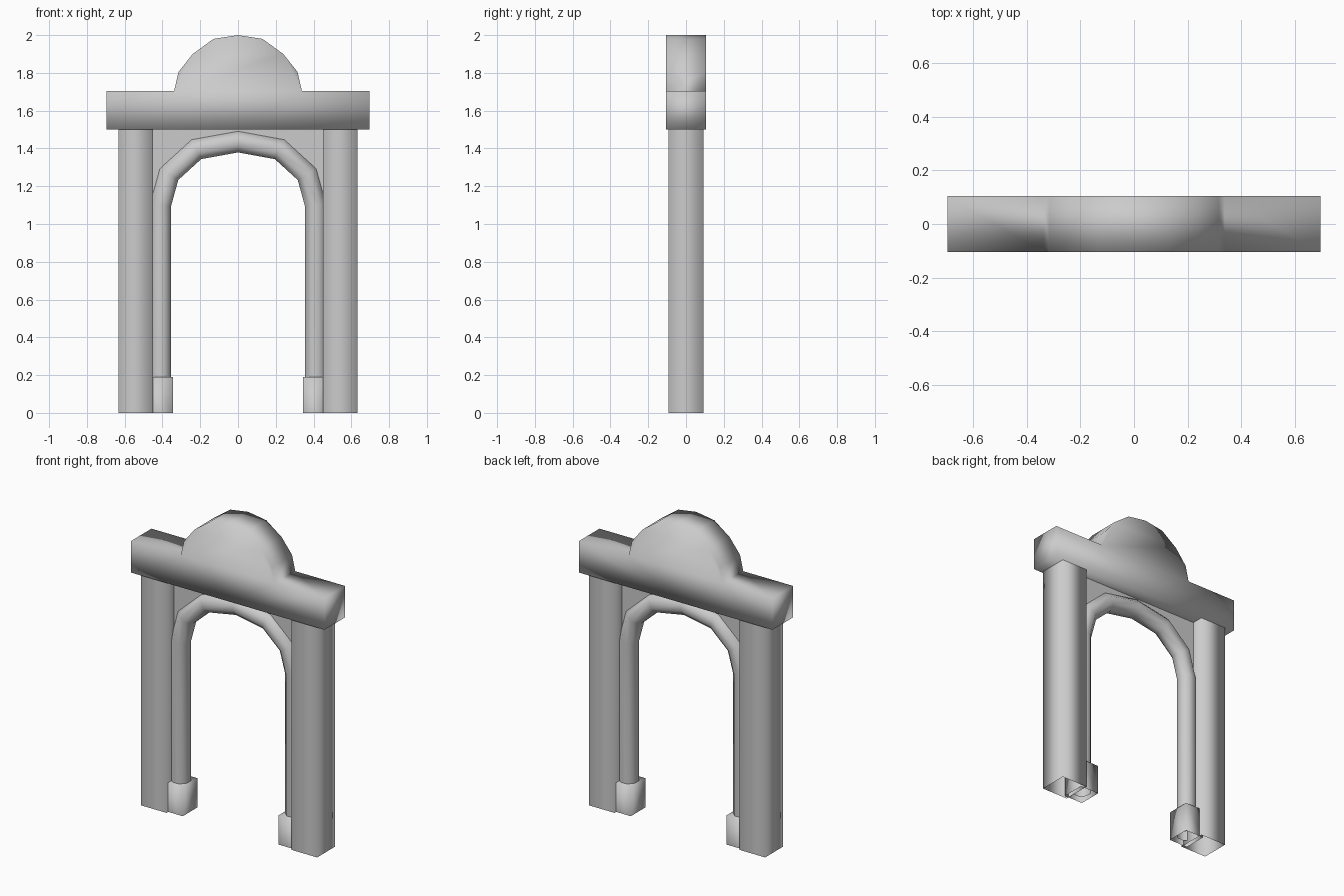
import bpy, bmesh, math
from mathutils import Vector

cube = bpy.data.objects.get("Cube")
if cube:
    bpy.data.objects.remove(cube, do_unlink=True)

stone = bpy.data.materials.new("grey_stone")
stone.use_nodes = True
GREY = (0.6, 0.6, 0.6, 1)
stone.diffuse_color = GREY
stone.node_tree.nodes["Principled BSDF"].inputs["Base Color"].default_value = GREY


def finish(bm, name, smooth=True):
    bmesh.ops.recalc_face_normals(bm, faces=bm.faces[:])
    mesh = bpy.data.meshes.new(name)
    bm.to_mesh(mesh)
    bm.free()
    mesh.materials.append(stone)
    for p in mesh.polygons:
        p.use_smooth = smooth
    obj = bpy.data.objects.new(name, mesh)
    bpy.context.collection.objects.link(obj)
    return obj


def slab(name, outlines, half_depth, smooth=True):
    """Extrude joined x-z outlines through the depth."""
    bm = bmesh.new()
    for outline in outlines:
        bm.faces.new([bm.verts.new((x, -half_depth, z)) for x, z in outline])
    bmesh.ops.remove_doubles(bm, verts=bm.verts[:], dist=0.0005)
    ext = bmesh.ops.extrude_face_region(bm, geom=bm.faces[:], use_keep_orig=True)
    moved = [g for g in ext["geom"] if isinstance(g, bmesh.types.BMVert)]
    bmesh.ops.translate(bm, verts=moved, vec=(0, 2 * half_depth, 0))
    return finish(bm, name, smooth)


def open_box(name, center_x, half_x, half_y, height, top):
    """Box standing on the ground, open below and optionally above."""
    bm = bmesh.new()
    bmesh.ops.create_cube(bm, size=2)
    for v in bm.verts:
        v.co = (center_x + v.co.x * half_x, v.co.y * half_y, (v.co.z + 1) * height / 2)
    bm.normal_update()
    gone = [f for f in bm.faces if f.normal.z < -0.5 or (f.normal.z > 0.5 and not top)]
    bmesh.ops.delete(bm, geom=gone, context="FACES")
    return finish(bm, name)


def mirrored(half):
    """Complete an outline that starts on the centre line."""
    return [(-x, z) for x, z in reversed(half[1:])] + half


# Pillars and the small plinths under the arch moulding
for side, s in (("left", 1), ("right", -1)):
    open_box(side + "_pillar", s * 0.541, 0.092, 0.092, 1.5, False)
    open_box(side + "_plinth", s * 0.41, 0.066, 0.075, 0.19, True)

# Lintel with the rounded crest rising from its middle
dome = mirrored([(0, 2.0), (0.13, 1.98), (0.24, 1.90), (0.315, 1.805), (0.338, 1.705)])
wing = [(0, 1.5), (0.695, 1.5), (0.695, 1.705), (0.338, 1.705)]
slab("lintel_and_crest",
     [wing, [(-x, z) for x, z in reversed(wing)], [(0, 1.5)] + dome[::-1]], 0.105)

# Arch moulding: octagonal tube swept with mitred joints
path = mirrored([(0, 1.435), (0.22, 1.395), (0.365, 1.263), (0.41, 1.1), (0.41, 0.02)])
pts = [Vector((x, 0, z)) for x, z in path]
bm = bmesh.new()
rings = []
for i, p in enumerate(pts):
    before = (p - pts[i - 1]).normalized() if i else Vector((0, 0, 1))
    after = (pts[i + 1] - p).normalized() if i < len(pts) - 1 else before
    tangent = (before + after).normalized()
    side = tangent.cross(Vector((0, 1, 0))) / tangent.dot(after)
    ring = []
    for k in range(8):
        a = math.pi * (2 * k + 1) / 8
        ring.append(bm.verts.new(p + 0.0595 * (side * math.cos(a) + Vector((0, math.sin(a), 0)))))
    rings.append(ring)
for a, b in zip(rings, rings[1:]):
    for k in range(8):
        n = (k + 1) % 8
        bm.faces.new((a[k], a[n], b[n], b[k]))
finish(bm, "arch_moulding")

# Thin wall filling the space between arch and lintel
curve = path[1:-1]
slab("spandrel_wall",
     [[(-0.46, 1.5), (-0.46, 1.1)] + curve + [(0.46, 1.1), (0.46, 1.5)]], 0.018, False)
